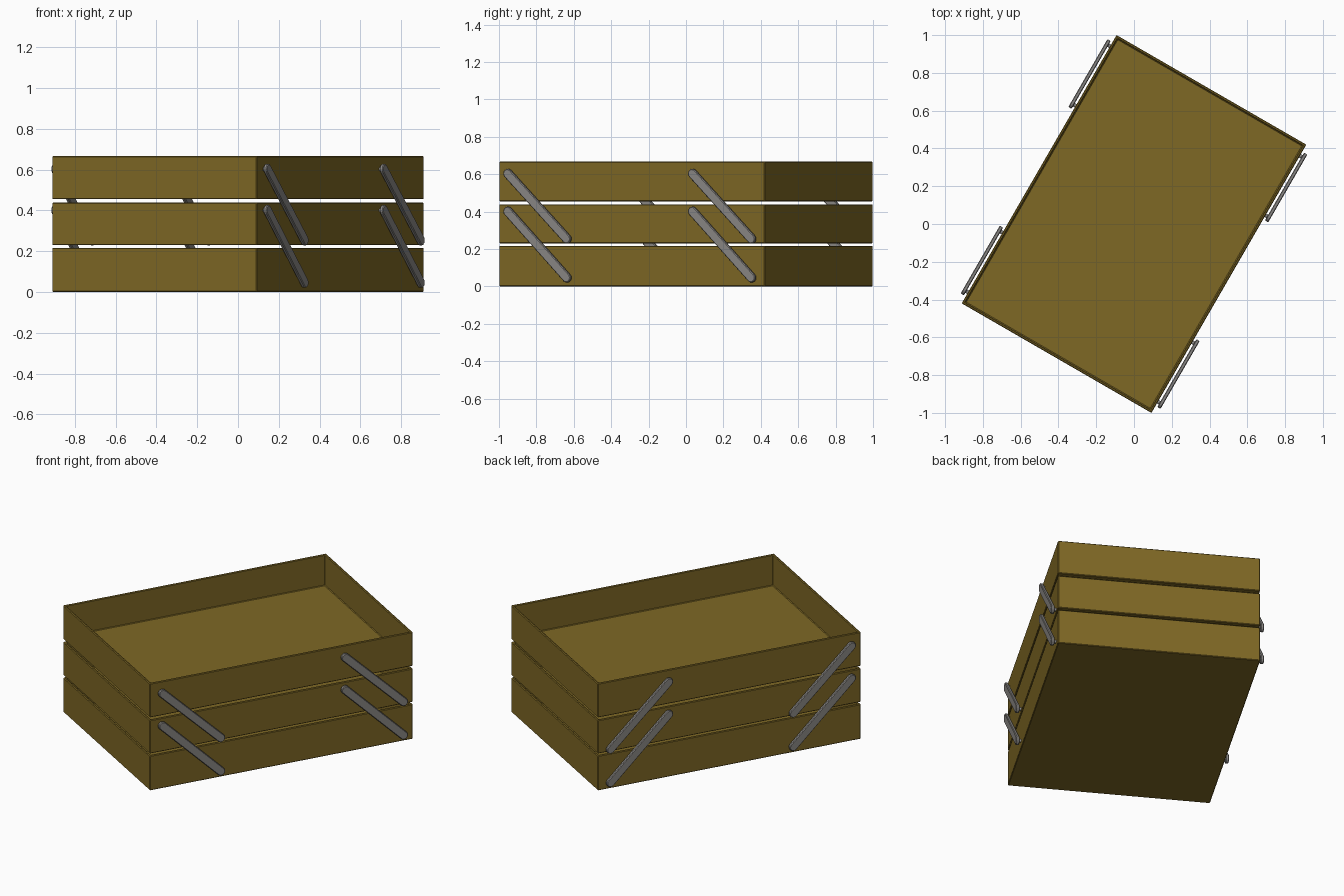
import bpy, bmesh, math
from mathutils import Matrix, Vector

cube = bpy.data.objects.get("Cube")
if cube:
    bpy.data.objects.remove(cube, do_unlink=True)

HALF_LEN, HALF_WID, WALL = 0.82, 0.58, 0.02
TURN = Matrix.Rotation(math.radians(60), 4, 'Z')   # whole box stands turned


def make_material(name, rgb):
    mat = bpy.data.materials.new(name)
    mat.use_nodes = True
    mat.diffuse_color = (*rgb, 1)
    bsdf = next(n for n in mat.node_tree.nodes if n.type == 'BSDF_PRINCIPLED')
    bsdf.inputs["Base Color"].default_value = (*rgb, 1)
    return mat


WOOD = make_material("olive_brown", (0.21, 0.138, 0.018))
METAL = make_material("warm_grey", (0.26, 0.25, 0.24))


def finish(bm, name, mat, bevel=0):
    bmesh.ops.recalc_face_normals(bm, faces=bm.faces[:])
    mesh = bpy.data.meshes.new(name)
    bm.to_mesh(mesh)
    bm.free()
    mesh.materials.append(mat)
    ob = bpy.data.objects.new(name, mesh)
    bpy.context.collection.objects.link(ob)
    ob.matrix_world = TURN
    if bevel:
        mod = ob.modifiers.new("soft_edges", 'BEVEL')
        mod.width, mod.segments = bevel, 1
        mod.limit_method, mod.angle_limit = 'ANGLE', math.radians(40)
    return ob


def tray(name, z0, z1):
    """Open box: inset the top face and sink it down to the floor."""
    bm = bmesh.new()
    bmesh.ops.create_cube(bm, size=1, matrix=Matrix.Translation((0, 0, (z0 + z1) / 2))
                          @ Matrix.Diagonal((2 * HALF_LEN, 2 * HALF_WID, z1 - z0, 1)))
    bm.normal_update()
    top = max(bm.faces, key=lambda f: f.calc_center_median().z)
    bmesh.ops.inset_region(bm, faces=[top], thickness=WALL)
    floor = bmesh.ops.extrude_discrete_faces(bm, faces=[top])["faces"][0]
    bmesh.ops.translate(bm, verts=floor.verts[:], vec=(0, 0, z0 + WALL - z1))
    finish(bm, name, WOOD, 0.004)


def arm(name, high, low, side):
    """Flat link with rounded ends, plus the two pivot pins behind it."""
    radius, inner, outer = 0.025, HALF_WID + 0.011, HALF_WID + 0.031
    high, low = Vector(high), Vector(low)
    angle = math.atan2(high.y - low.y, high.x - low.x)
    bm = bmesh.new()
    ring = []
    for centre, start in ((high, angle - math.pi / 2), (low, angle + math.pi / 2)):
        for i in range(9):
            a = start + math.pi * i / 8
            ring.append(bm.verts.new((centre.x + radius * math.cos(a), side * inner,
                                      centre.y + radius * math.sin(a))))
    plate = bm.faces.new(ring)
    back = bmesh.ops.extrude_face_region(bm, geom=[plate], use_keep_orig=True)["geom"]
    bmesh.ops.translate(bm, verts=[v for v in back if isinstance(v, bmesh.types.BMVert)],
                        vec=(0, side * (outer - inner), 0))
    finish(bm, name, METAL, 0.004)

    bm = bmesh.new()
    for p in (high, low):
        bmesh.ops.create_cone(bm, cap_ends=True, segments=12, radius1=0.01, radius2=0.01,
                              depth=0.025, matrix=Matrix.Translation(
                                  (p.x, side * (HALF_WID + 0.005), p.y))
                              @ Matrix.Rotation(math.pi / 2, 4, 'X'))
    finish(bm, name + "_pins", METAL)


# Three stacked trays with narrow gaps
for name, z0, z1 in (("bottom_tray", 0, 0.217), ("middle_tray", 0.23, 0.439),
                     ("top_tray", 0.455, 0.667)):
    tray(name, z0, z1)

# Slanted link arms: two levels and two positions on each long side
for side, side_name in ((1, "left"), (-1, "right")):
    for x, end in ((-0.752, "front"), (0.388, "back")):
        for z_high, z_low, level in ((0.603, 0.254, "upper"), (0.401, 0.046, "lower")):
            arm(f"{side_name}_{end}_{level}_arm", (x, z_high), (x + 0.364, z_low), side)
